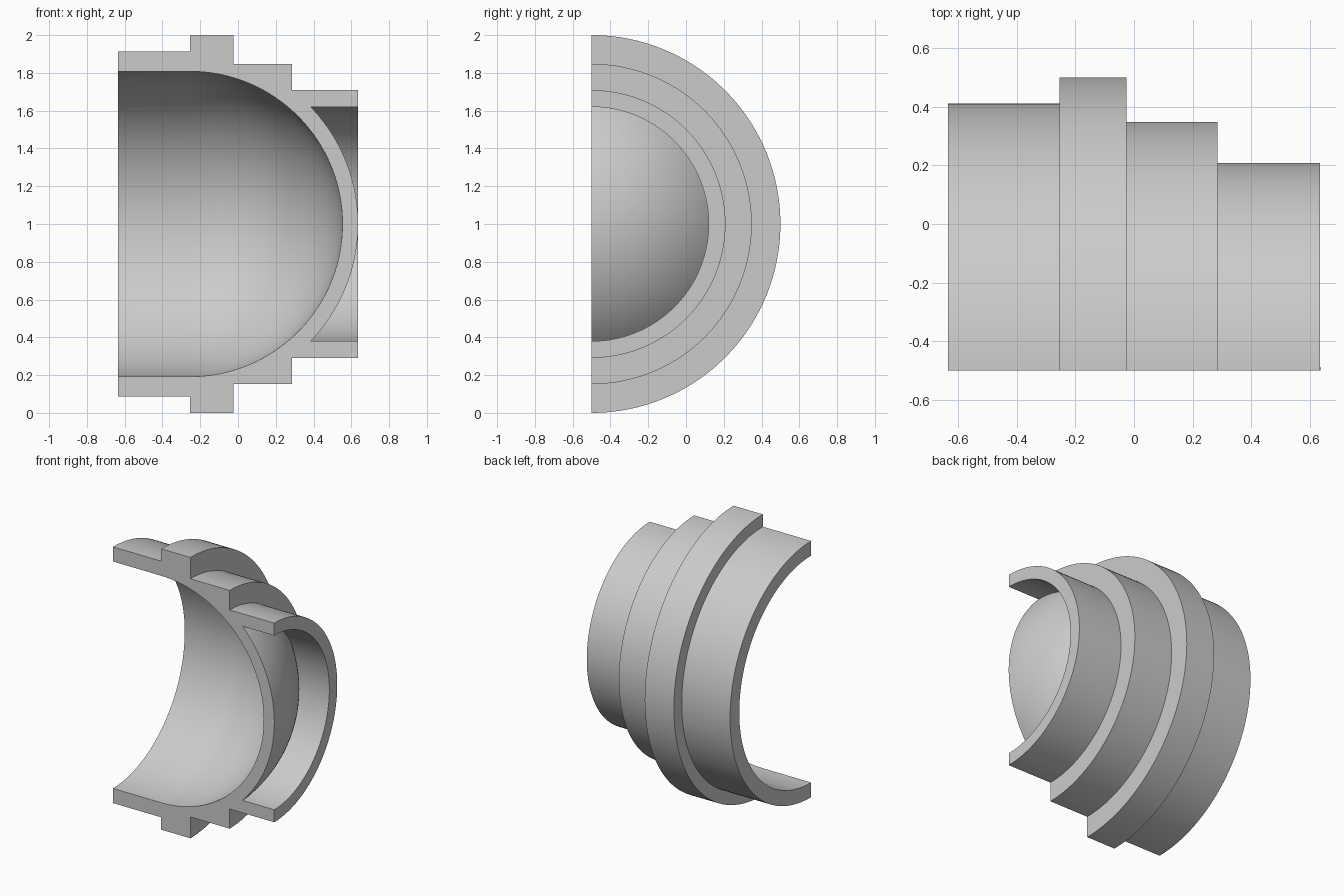
import bpy, bmesh
from math import pi, sin, cos, asin
from mathutils import Vector

cube = bpy.data.objects.get("Cube")
if cube:
    bpy.data.objects.remove(cube, do_unlink=True)

grey = bpy.data.materials.new("light grey")
grey.use_nodes = True
color = (0.6, 0.6, 0.6, 1)
grey.diffuse_color = color
grey.node_tree.nodes["Principled BSDF"].inputs["Base Color"].default_value = color

AXIS = Vector((0, -0.5, 1))      # axis of revolution runs along x
DOME_X = -0.255                  # shared centre of both dome surfaces
R_IN, R_OUT = 0.808, 0.891
RIM = 0.62                       # inner radius of the end ring
END = 0.6355


def arc(radius, start, stop, steps):
    """Points (x, radius) on a dome, angles measured from the axis."""
    angles = [start + (stop - start) * i / steps for i in range(steps + 1)]
    return [(DOME_X + radius * cos(a), radius * sin(a)) for a in angles]


# Section: inner dome and bore, stepped outside, end ring, outer dome
profile = arc(R_IN, 0, pi / 2, 40)
profile += [(-END, R_IN), (-END, 0.912), (DOME_X, 0.912), (DOME_X, 1),
            (-0.025, 1), (-0.025, 0.848), (0.285, 0.848), (0.285, 0.709),
            (END, 0.709), (END, RIM)]
profile += arc(R_OUT, asin(RIM / R_OUT), 0, 24)

# Revolve the section half a turn towards the back
bm = bmesh.new()
verts = [bm.verts.new(AXIS + Vector((x, 0, r))) for x, r in profile]
edges = [bm.edges.new(pair) for pair in zip(verts, verts[1:])]
bmesh.ops.spin(bm, geom=verts + edges, cent=AXIS, axis=(1, 0, 0),
               angle=-pi, steps=80, use_duplicate=False)
bmesh.ops.remove_doubles(bm, verts=bm.verts[:], dist=0.00005)

# Close the flat cut face
rim = [e for e in bm.edges if e.is_boundary]
bmesh.ops.holes_fill(bm, edges=rim, sides=0)
bmesh.ops.recalc_face_normals(bm, faces=bm.faces[:])

mesh = bpy.data.meshes.new("stepped_half_housing")
bm.to_mesh(mesh)
bm.free()
mesh.materials.append(grey)
housing = bpy.data.objects.new("stepped_half_housing", mesh)
bpy.context.collection.objects.link(housing)

# Smooth curved walls, sharp steps
bpy.ops.object.select_all(action="DESELECT")
housing.select_set(True)
bpy.context.view_layer.objects.active = housing
bpy.ops.object.shade_smooth_by_angle(angle=pi / 6)
